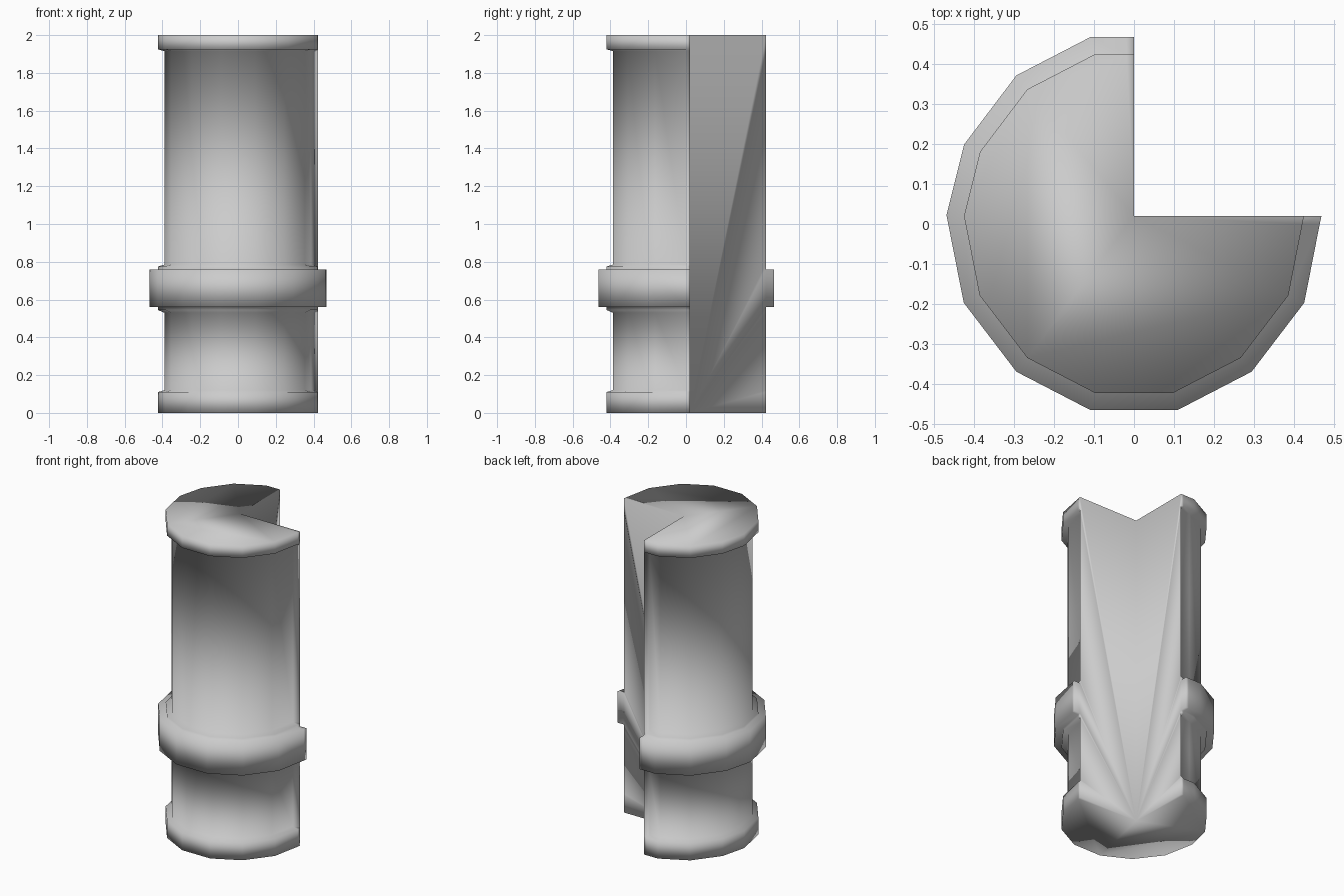
import bpy, bmesh

if "Cube" in bpy.data.objects:
    bpy.data.objects.remove(bpy.data.objects["Cube"])

# Three-quarter, 14-sided plan outline: runs from one cut edge round to the other.
# The second and second-to-last points bound the recessed panels.
OUTLINE = [(0.424, 0.02), (0.42, 0.0), (0.385, -0.178), (0.266, -0.334), (0.098, -0.421),
           (-0.098, -0.421), (-0.266, -0.334), (-0.385, -0.178), (-0.424, 0.02),
           (-0.384, 0.18), (-0.266, 0.336), (-0.098, 0.423), (-0.018, 0.423), (0.0, 0.423)]
FULL, PANEL, BAND = 1.0, 0.92, 1.103

# Height and size of each level: foot, lower panel, raised band, upper panel, cap
LEVELS = [(0.0, FULL), (0.11, FULL), (0.12, PANEL), (0.53, PANEL), (0.545, FULL),
          (0.56, FULL), (0.56, BAND), (0.76, BAND), (0.76, FULL), (0.775, FULL),
          (0.785, PANEL), (1.915, PANEL), (1.925, FULL), (2.0, FULL)]


def level_points(z, size):
    pts = []
    last = len(OUTLINE) - 1
    for i, (x, y) in enumerate(OUTLINE):
        s = size
        if i in (0, last):
            s = max(size, FULL)      # cut edges stay proud of the panels
        pts.append((x * s, 0.02 if i == 0 else y * s, z))
    return pts


bm = bmesh.new()
rings = [[bm.verts.new(p) for p in level_points(z, s)] for z, s in LEVELS]
axis_low = bm.verts.new((0, 0.02, 0))
axis_high = bm.verts.new((0, 0.02, 2))

# Curved outer wall
for low, high in zip(rings, rings[1:]):
    for i in range(len(OUTLINE) - 1):
        bm.faces.new((low[i], low[i + 1], high[i + 1], high[i]))

# Ends and the two flat faces of the cut-out quarter
bm.faces.new(rings[0] + [axis_low])
bm.faces.new(rings[-1] + [axis_high])
for side in (0, -1):
    bm.faces.new([r[side] for r in rings] + [axis_high, axis_low])

bmesh.ops.recalc_face_normals(bm, faces=bm.faces[:])
for f in bm.faces:
    f.smooth = True

mesh = bpy.data.meshes.new("corner_column")
bm.to_mesh(mesh)
bm.free()
column = bpy.data.objects.new("corner_column", mesh)
bpy.context.collection.objects.link(column)
